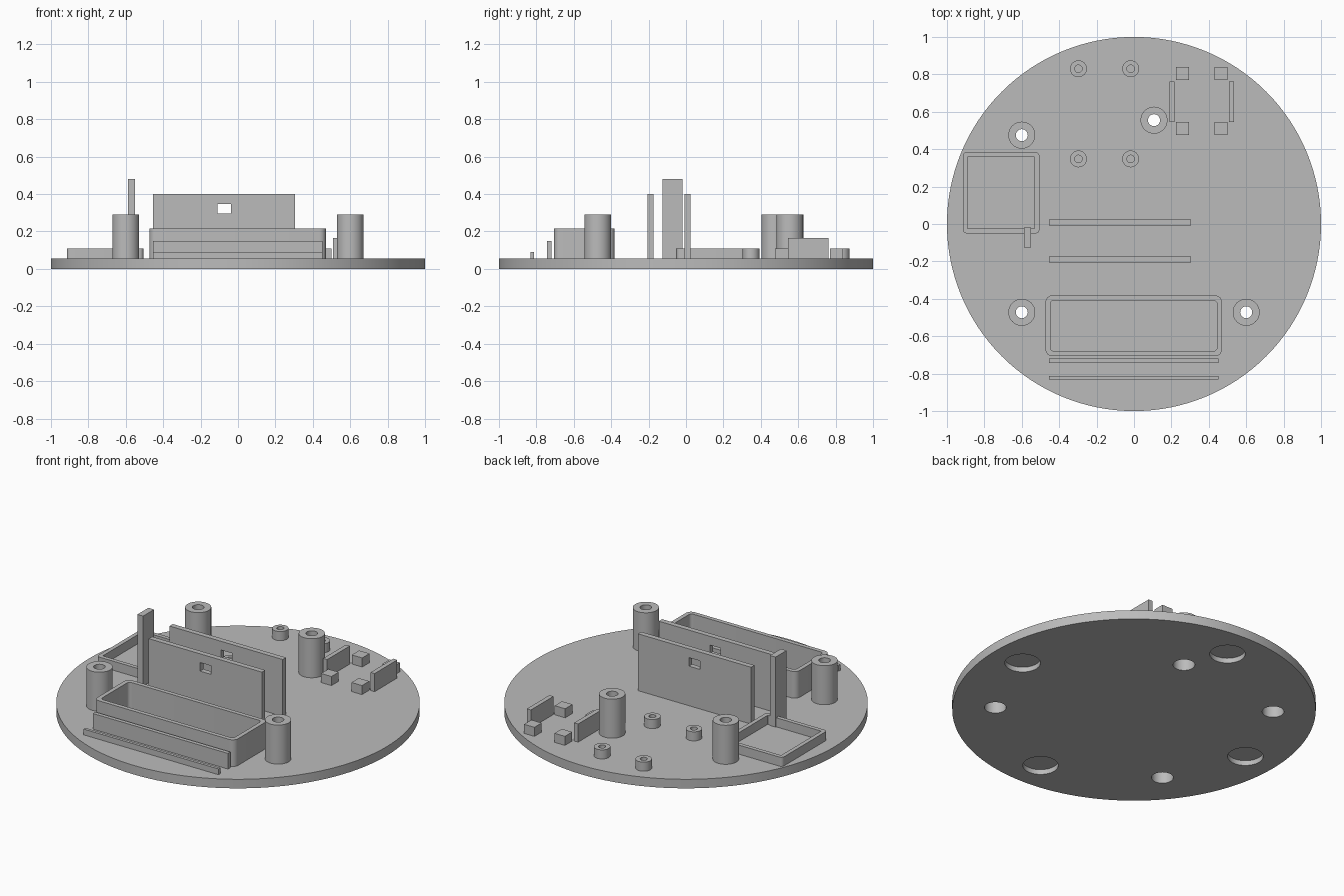
import bpy, bmesh, math

if "Cube" in bpy.data.objects:
    bpy.data.objects.remove(bpy.data.objects["Cube"])

grey = bpy.data.materials.new("plain_grey")
grey.use_nodes = True
grey.diffuse_color = (0.5, 0.5, 0.5, 1)
grey.node_tree.nodes["Principled BSDF"].inputs["Base Color"].default_value = (0.5, 0.5, 0.5, 1)

TOP = 0.055          # upper face of the base disc
SINK = TOP - 0.005   # parts are set slightly into the disc


def finish(name, bm):
    bmesh.ops.recalc_face_normals(bm, faces=bm.faces)
    mesh = bpy.data.meshes.new(name)
    bm.to_mesh(mesh)
    bm.free()
    mesh.materials.append(grey)
    obj = bpy.data.objects.new(name, mesh)
    bpy.context.collection.objects.link(obj)
    return obj


def smooth(obj):
    bpy.ops.object.select_all(action='DESELECT')
    obj.select_set(True)
    bpy.context.view_layer.objects.active = obj
    bpy.ops.object.shade_smooth_by_angle(angle=math.radians(30))


def ring(name, loops):
    """Closed tube-like solid made by bridging equal loops, last to first."""
    bm = bmesh.new()
    rows = [[bm.verts.new(p) for p in loop] for loop in loops]
    for a, b in zip(rows, rows[1:] + rows[:1]):
        for i in range(len(a)):
            j = (i + 1) % len(a)
            bm.faces.new((a[i], a[j], b[j], b[i]))
    obj = finish(name, bm)
    smooth(obj)
    return obj


def box(name, x0, x1, y0, y1, z1):
    bm = bmesh.new()
    bmesh.ops.create_cube(bm, size=1)
    for v in bm.verts:
        v.co = (x1 if v.co.x > 0 else x0, y1 if v.co.y > 0 else y0, z1 if v.co.z > 0 else SINK)
    return finish(name, bm)


def cylinder(name, x, y, r, z0, z1, sides=48):
    bm = bmesh.new()
    bmesh.ops.create_cone(bm, cap_ends=True, segments=sides, radius1=r, radius2=r, depth=z1 - z0)
    bmesh.ops.translate(bm, verts=bm.verts, vec=(x, y, (z0 + z1) / 2))
    return finish(name, bm)


def tube(name, x, y, profile, sides=48):
    turn = [2 * math.pi * i / sides for i in range(sides)]
    return ring(name, [[(x + r * math.cos(a), y + r * math.sin(a), z) for a in turn]
                       for r, z in profile])


def round_rect(x0, x1, y0, y1, r, z, steps=6):
    corners = [(x1 - r, y1 - r), (x0 + r, y1 - r), (x0 + r, y0 + r), (x1 - r, y0 + r)]
    pts = []
    for k, (cx, cy) in enumerate(corners):
        for i in range(steps + 1):
            a = math.pi / 2 * (k + i / steps)
            pts.append((cx + r * math.cos(a), cy + r * math.sin(a), z))
    return pts


def tray(name, x0, x1, y0, y1, r_out, r_in, wall, height):
    outer = (x0, x1, y0, y1, r_out)
    inner = (x0 + wall, x1 - wall, y0 + wall, y1 - wall, r_in)
    ring(name, [round_rect(*outer, SINK), round_rect(*outer, height),
                round_rect(*inner, height), round_rect(*inner, SINK)])


def window_plate(name, y0, y1):
    def rect(x0, x1, z0, z1, y):
        return [(x0, y, z0), (x1, y, z0), (x1, y, z1), (x0, y, z1)]
    outer, hole = (-0.455, 0.305, SINK, 0.4), (-0.11, -0.037, 0.295, 0.347)
    ring(name, [rect(*outer, y0), rect(*hole, y0), rect(*hole, y1), rect(*outer, y1)])


# Base disc with screw holes and four round foot recesses underneath
screws = [(-0.6, 0.475), (0.107, 0.555), (-0.6, -0.472), (0.6, -0.472)]
feet = [(0.8, 0), (0, 0.8), (-0.8, 0), (0, -0.8)]
disc = cylinder("base_disc", 0, 0, 1, 0, TOP, 128)
cutters = [cylinder("screw_cutter", x, y, 0.06, -0.1, 0.2) for x, y in screws]
cutters += [cylinder("foot_cutter", x, y, 0.098, -0.1, 0.03) for x, y in feet]
bpy.context.view_layer.objects.active = disc
for cutter in cutters:
    cutter.hide_render = True
    mod = disc.modifiers.new("cut", 'BOOLEAN')
    mod.operation = 'DIFFERENCE'
    mod.solver = 'EXACT'
    mod.object = cutter
    bpy.ops.object.modifier_apply(modifier=mod.name)
    bpy.data.objects.remove(cutter)
smooth(disc)

# Tall screw posts with a wide bore below and a narrow one above
for x, y in screws:
    tube("screw_post", x, y, [(0.072, SINK), (0.072, 0.292), (0.032, 0.292),
                              (0.032, 0.2), (0.06, 0.2), (0.06, SINK)])

# Short board standoffs
for x in (-0.297, -0.018):
    for y in (0.348, 0.83):
        tube("board_standoff", x, y, [(0.045, SINK), (0.045, 0.11), (0.02, 0.11), (0.02, SINK)], 32)

# Open trays
tray("side_tray", -0.915, -0.506, -0.05, 0.384, 0.02, 0.004, 0.025, 0.11)
tray("front_tray", -0.473, 0.47, -0.706, -0.382, 0.035, 0.02, 0.026, 0.217)

# Upright plates with a small window, and the tall post beside them
window_plate("rear_plate", -0.007, 0.025)
window_plate("middle_plate", -0.207, -0.175)
box("tall_post", -0.588, -0.55, -0.125, -0.02, 0.48)

# Front ribs
box("tall_rib", -0.455, 0.452, -0.742, -0.718, 0.15)
box("low_rib", -0.455, 0.452, -0.832, -0.814, 0.09)

# Rear holder: two side walls and four support blocks
for x in (0.19, 0.508):
    box("holder_wall", x, x + 0.027, 0.546, 0.763, 0.165)
for x in (0.225, 0.43):
    for y in (0.475, 0.77):
        box("support_block", x, x + 0.07, y, y + 0.07, 0.11)
